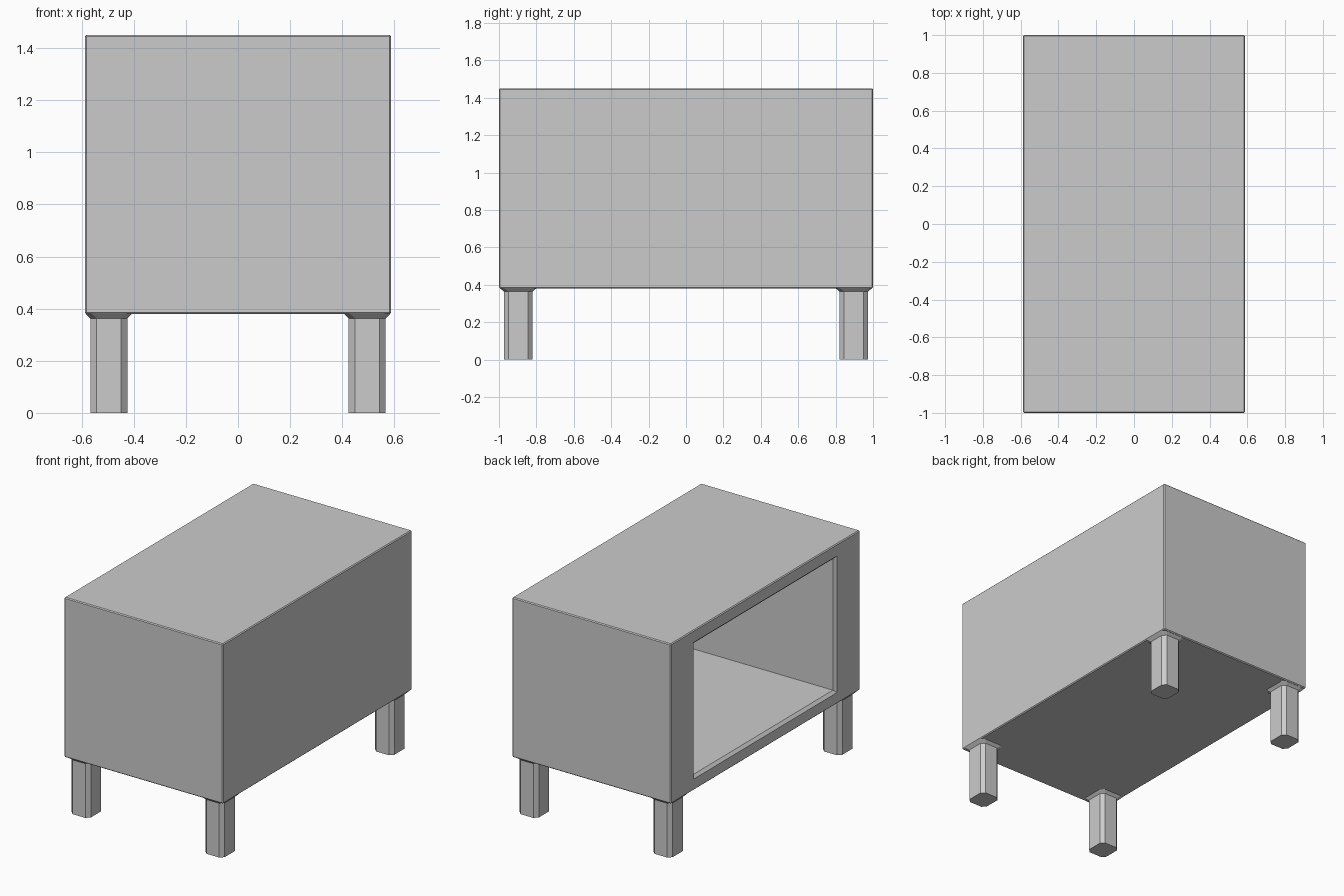
import bpy, bmesh

if "Cube" in bpy.data.objects:
    bpy.data.objects.remove(bpy.data.objects["Cube"])

HX, Z0, Z1 = 0.588, 0.38, 1.45   # body half width, underside, top


def loft(name, rings):
    """Closed solid skinned through rings of equal point count."""
    bm = bmesh.new()
    loops = [[bm.verts.new(p) for p in ring] for ring in rings]
    n = len(loops[0])
    for a, b in zip(loops, loops[1:]):
        for i in range(n):
            j = (i + 1) % n
            bm.faces.new((a[i], a[j], b[j], b[i]))
    bm.faces.new(loops[0])
    bm.faces.new(loops[-1])
    bmesh.ops.recalc_face_normals(bm, faces=bm.faces)
    me = bpy.data.meshes.new(name)
    bm.to_mesh(me)
    bm.free()
    ob = bpy.data.objects.new(name, me)
    bpy.context.collection.objects.link(ob)
    return ob


def side_rect(x, hy, za, zb):
    return [(x, -hy, za), (x, hy, za), (x, hy, zb), (x, -hy, zb)]


def chamfered_rect(z, grow, c=0.024):
    cx, cy, hx, hy = 0.496, 0.897, 0.071 + grow, 0.077 + grow
    pts = [(hx, hy - c), (hx - c, hy), (c - hx, hy), (-hx, hy - c),
           (-hx, c - hy), (c - hx, -hy), (hx - c, -hy), (hx, c - hy)]
    return [(cx + x, cy + y, z) for x, y in pts]


def apply(ob, mod):
    bpy.context.view_layer.objects.active = ob
    bpy.ops.object.modifier_apply(modifier=mod.name)


# Cabinet body with finely chamfered edges
body = loft("cabinet_body", [side_rect(-HX, 1, Z0, Z1), side_rect(HX, 1, Z0, Z1)])
bev = body.modifiers.new("edge_chamfer", 'BEVEL')
bev.width, bev.segments = 0.006, 1
apply(body, bev)

# Open compartment on the left side, with a chamfered rim
cutter = loft("compartment_cutter", [
    side_rect(-HX - 0.018, 0.776, 0.437, 1.388),
    side_rect(-HX + 0.018, 0.74, 0.473, 1.352),
    side_rect(0.51, 0.74, 0.473, 1.352)])
cutter.hide_render = True
cut = body.modifiers.new("compartment", 'BOOLEAN')
cut.operation, cut.solver, cut.object = 'DIFFERENCE', 'EXACT', cutter
apply(body, cut)
bpy.data.objects.remove(cutter)

# Four chamfered legs flaring where they meet the underside
legs = loft("legs", [chamfered_rect(0, 0), chamfered_rect(0.363, 0), chamfered_rect(Z0, 0.018)])
mir = legs.modifiers.new("four_corners", 'MIRROR')
mir.use_axis = (True, True, False)
